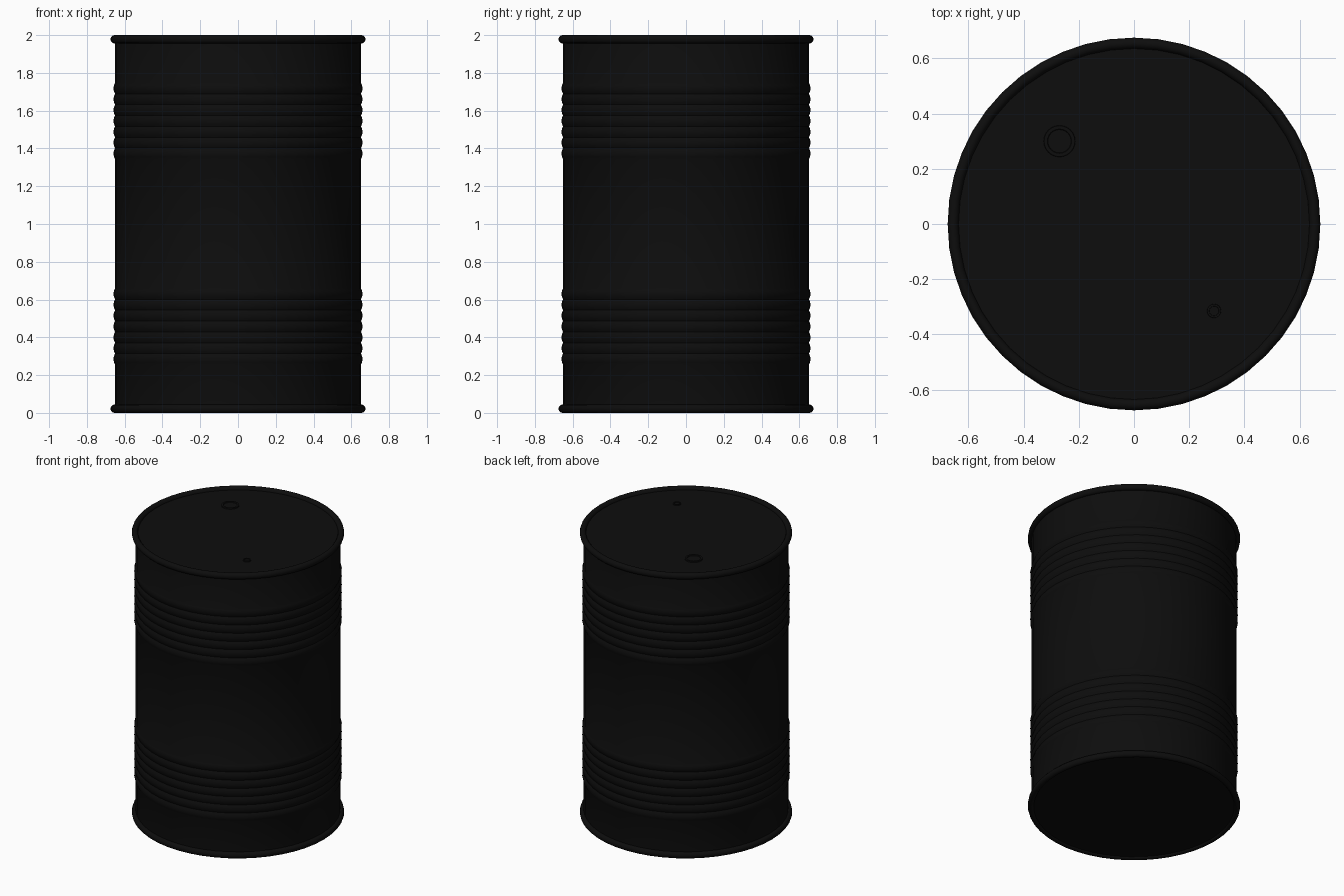
import bpy, bmesh, math

if "Cube" in bpy.data.objects:
    bpy.data.objects.remove(bpy.data.objects["Cube"])

SEG = 48
mat = bpy.data.materials.new("black_paint")
mat.diffuse_color = (0.004, 0.004, 0.004, 1)
mat.use_nodes = True
mat.node_tree.nodes["Principled BSDF"].inputs["Base Color"].default_value = mat.diffuse_color


def lathe(name, profile, seg=SEG, loc=(0, 0, 0), closed=False):
    """Spin an (r, z) profile around z; r == 0 points become poles."""
    bm = bmesh.new()
    rings = []
    for r, z in profile:
        if r == 0:
            rings.append([bm.verts.new((0, 0, z))] * seg)
        else:
            rings.append([bm.verts.new((r * math.cos(2 * math.pi * i / seg),
                                        r * math.sin(2 * math.pi * i / seg), z))
                          for i in range(seg)])
    pairs = list(zip(rings, rings[1:]))
    if closed:
        pairs.append((rings[-1], rings[0]))
    for a, b in pairs:
        for i in range(seg):
            j = (i + 1) % seg
            quad = list(dict.fromkeys((a[i], a[j], b[j], b[i])))
            bm.faces.new(quad)
    bmesh.ops.recalc_face_normals(bm, faces=bm.faces)
    me = bpy.data.meshes.new(name)
    bm.to_mesh(me)
    bm.free()
    ob = bpy.data.objects.new(name, me)
    ob.location = loc
    bpy.context.collection.objects.link(ob)
    me.materials.append(mat)
    bpy.ops.object.select_all(action='DESELECT')
    ob.select_set(True)
    bpy.context.view_layer.objects.active = ob
    bpy.ops.object.shade_smooth_by_angle(angle=math.radians(40))
    return ob


def ribs(z0, count=7, pitch=0.0575):
    """Rounded bumps rising slightly out of the wall."""
    pts = []
    for k in range(count):
        c = z0 + k * pitch
        for t in (-0.5, -0.3, 0, 0.3):
            pts.append((0.651 + 0.009 * math.cos(math.pi * t), c + t * pitch))
    pts.append((0.651, z0 + (count - 0.5) * pitch))
    return pts


# Drum wall with two rib bands, closed by recessed top and bottom discs
wall = [(0, 0.012), (0.65, 0.012), (0.651, 0.03)]
wall += ribs(0.285) + ribs(1.373)
wall += [(0.651, 1.97), (0.65, 1.98), (0, 1.98)]
lathe("drum_body", wall)

# Rolled rims at both ends
rim = [(0.655 + 0.02 * math.cos(a * math.pi / 6), 0.022 * math.sin(a * math.pi / 6))
       for a in range(12)]
for name, z in (("bottom_rim", 0.022), ("top_rim", 1.978)):
    lathe(name, rim, loc=(0, 0, z), closed=True)

# Large and small bungs on the lid
lathe("large_bung", [(0.058, -0.004), (0.056, 0.007), (0.044, 0.007),
                     (0.042, 0.002), (0, 0.002)], 24, (-0.27, 0.30, 1.98))
lathe("small_bung", [(0.026, -0.004), (0.025, 0.007), (0.018, 0.007),
                     (0.017, 0.002), (0, 0.002)], 16, (0.29, -0.315, 1.98))
